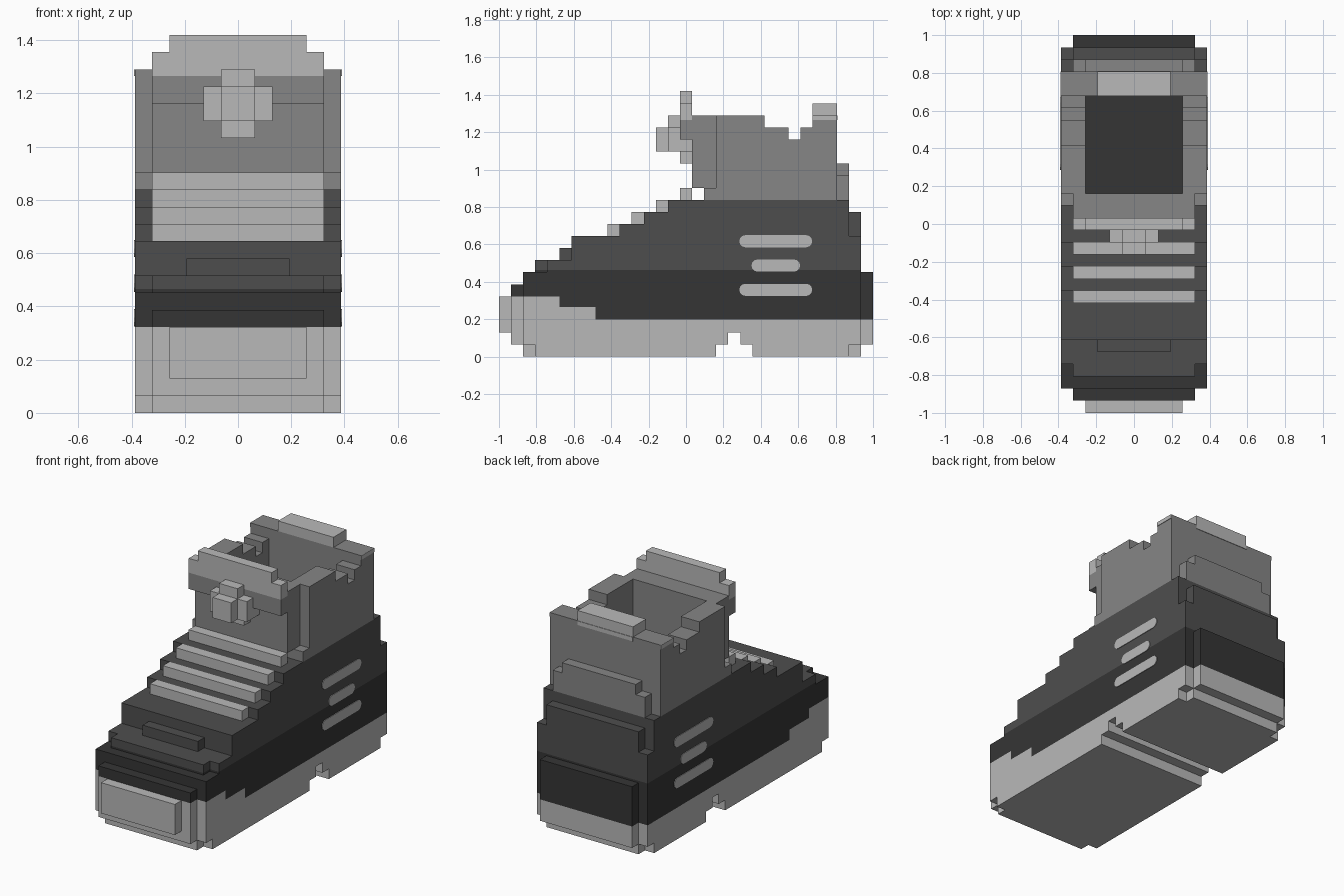
import bpy
import bmesh
from math import cos, sin, pi

if "Cube" in bpy.data.objects:
    bpy.data.objects.remove(bpy.data.objects["Cube"])

U = 2 / 31           # one block
HALF_LENGTH = 15.5   # blocks


def make_material(name, value):
    mat = bpy.data.materials.new(name)
    mat.use_nodes = True
    colour = (value, value, value, 1)
    mat.diffuse_color = colour
    mat.node_tree.nodes["Principled BSDF"].inputs["Base Color"].default_value = colour
    return mat


light = make_material("light grey", 0.485)
middle = make_material("middle grey", 0.238)
dark = make_material("dark grey", 0.076)
darkest = make_material("charcoal", 0.036)


def finish(name, bm, mat):
    bmesh.ops.recalc_face_normals(bm, faces=bm.faces)
    mesh = bpy.data.meshes.new(name)
    bm.to_mesh(mesh)
    bm.free()
    mesh.materials.append(mat)
    obj = bpy.data.objects.new(name, mesh)
    bpy.context.collection.objects.link(obj)
    return obj


def add_box(bm, x0, x1, y0, y1, z0, z1):
    verts = bmesh.ops.create_cube(bm, size=1)["verts"]
    for v in verts:
        v.co.x = U * (x1 if v.co.x > 0 else x0)
        v.co.y = U * ((y1 if v.co.y > 0 else y0) - HALF_LENGTH)
        v.co.z = U * (z1 if v.co.z > 0 else z0)


def blocks(name, mat, boxes):
    """Boxes in block units: inner x, outer x, y range from the toe, z range.
    Inner x of 0 spans the full width, otherwise the box is mirrored."""
    bm = bmesh.new()
    for x0, x1, *rest in boxes:
        if x0 == 0:
            add_box(bm, -x1, x1, *rest)
        else:
            add_box(bm, x0, x1, *rest)
            add_box(bm, -x1, -x0, *rest)
    return finish(name, bm, mat)


# Sole with the arch notch
blocks("sole", light, [
    (0, 6, 3, 18, 0, 1), (0, 5, 2, 18, 0, 1),
    (0, 6, 21, 29, 0, 1), (0, 5, 21, 30, 0, 1),
    (0, 6, 2, 19, 1, 2), (0, 5, 1, 19, 1, 2),
    (0, 6, 20, 30, 1, 2), (0, 5, 20, 31, 1, 2),
    (0, 6, 2, 30, 2, 3.1), (0, 5, 1, 31, 2, 3.1),
])
blocks("toe_cap", light, [
    (0, 4, 0, 1, 2, 5), (0, 5, 1, 5, 3.1, 5),
    (0, 6, 2, 5, 3.1, 5), (0, 6, 5, 8, 3.1, 4.1),
])

# Lower band
blocks("lower_band", darkest, [
    (0, 6, 8, 30, 3.1, 4.1), (0, 6, 5, 30, 4.1, 5),
    (0, 5, 1, 30, 5, 6), (0, 6, 2, 30, 5, 6),
    (0, 6, 2, 30, 6, 7),
    (0, 5, 3, 30, 7, 7.2), (0, 6, 4, 30, 7, 7.2),
    (0, 5, 29, 31, 3.1, 7),
])

# Stepped upper around the foot opening
blocks("front_upper", dark, [
    (0, 5, 3, 18, 7.2, 8), (0, 6, 4, 18, 7.2, 8),
    (0, 3, 5, 6, 8, 9), (0, 6, 6, 18, 8, 10),
    (0, 6, 10, 18, 10, 11), (0, 6, 12, 18, 11, 12),
    (0, 6, 14, 18, 12, 13),
])
blocks("side_walls", dark, [(4, 6, 18, 26, 7.2, 13)])
blocks("heel", dark, [
    (0, 6, 26, 30, 7.2, 10), (0, 5, 26, 30, 10, 12), (0, 6, 26, 29, 10, 13),
])

# Collar with its dipped rim
blocks("collar_sides", middle, [
    (4, 6, 18, 22, 13, 20), (4, 6, 22, 24, 13, 19),
    (4, 6, 24, 25, 13, 18), (4, 6, 25, 26, 13, 19),
    (5, 6, 17, 18, 13, 14),
])
blocks("collar_back", middle, [
    (0, 6, 26, 28, 13, 20), (0, 5, 28, 29, 13, 15), (0, 4, 28, 29, 15, 16),
])
blocks("heel_tab", light, [
    (0, 3, 26, 28, 20, 21), (0, 3, 28, 28.05, 19.6, 20),
    (6, 6.05, 26, 28, 19.6, 20),
])

# Tongue
blocks("tongue", middle, [
    (0, 5, 16, 18, 14, 20), (0, 5, 17, 18, 13, 14),
    (0, 5, 15, 16, 18, 19.6),
])
blocks("tongue_top", light, [
    (0, 5, 15, 16, 19.6, 21), (0, 4, 15, 16, 21, 22),
])
blocks("tongue_knob", light, [
    (0, 1, 13, 14, 17, 19), (0, 1, 14, 15, 17, 20), (0, 1, 15, 16, 16, 18),
    (1, 2, 14, 15, 18, 19), (1, 2, 14, 16, 17, 18),
])

# Laces climb one block per row
blocks("laces", light, [
    (0, 5, 9 + 2 * i, 10 + 2 * i, 10 + i, 11 + i) for i in range(4)
])


# Rounded stripes on both sides
def stripe(name, side, y0, y1, z0, z1):
    bm = bmesh.new()
    r = (z1 - z0) / 2
    zc = (z0 + z1) / 2
    x = side * 6 * U
    ring = []
    for centre, start in ((y1 - r, -pi / 2), (y0 + r, pi / 2)):
        for i in range(7):
            a = start + pi * i / 6
            ring.append(bm.verts.new((x, centre + r * cos(a), zc + r * sin(a))))
    face = bm.faces.new(ring)
    out = bmesh.ops.extrude_face_region(bm, geom=[face])["geom"]
    for v in out:
        if isinstance(v, bmesh.types.BMVert):
            v.co.x += side * 0.004
    finish(name, bm, light)


for side, label in ((1, "left"), (-1, "right")):
    stripe(label + "_top_stripe", side, 0.285, 0.675, 0.585, 0.65)
    stripe(label + "_middle_stripe", side, 0.35, 0.61, 0.455, 0.52)
    stripe(label + "_bottom_stripe", side, 0.285, 0.675, 0.325, 0.39)
